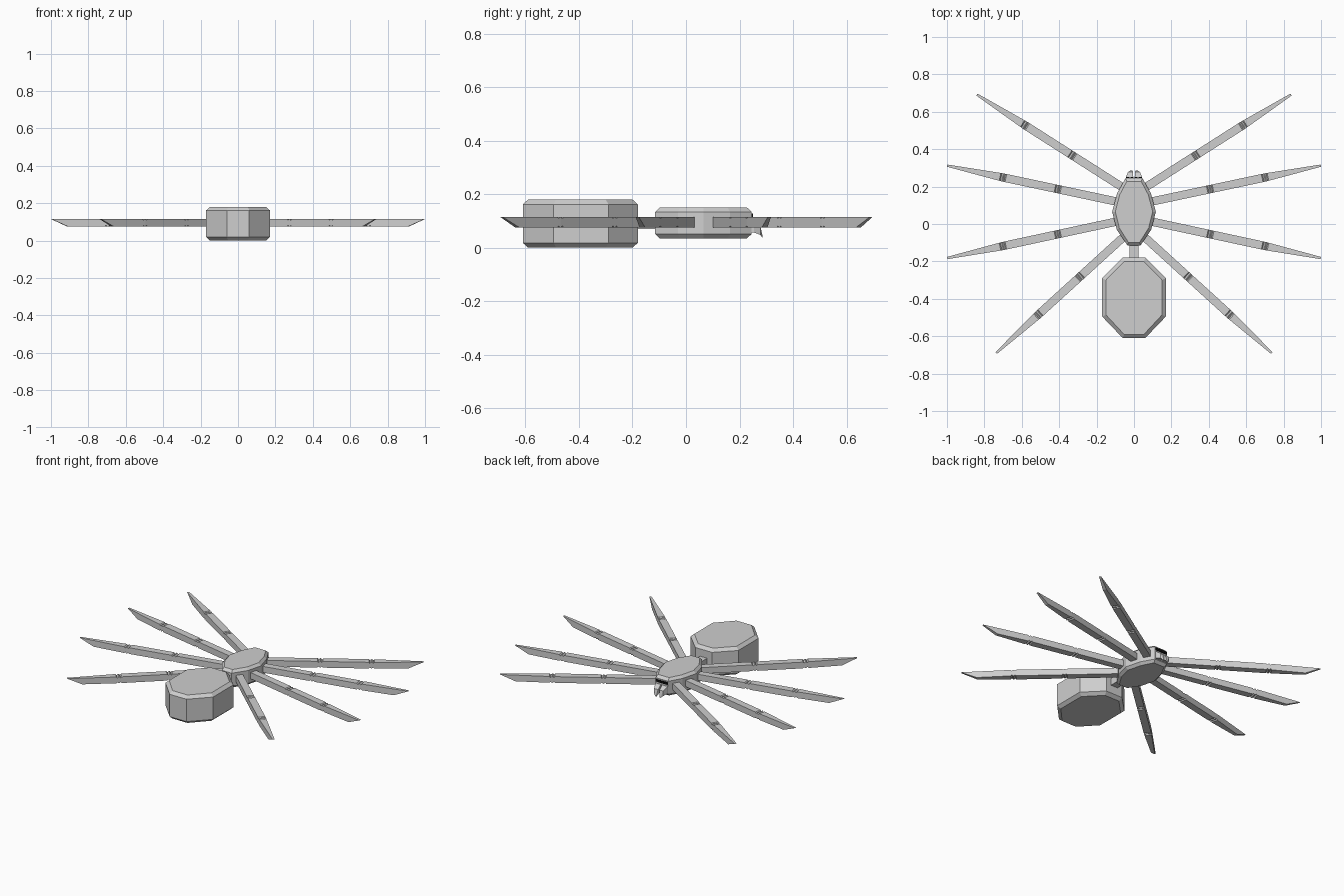
import bpy, bmesh, math
from mathutils import Vector

if "Cube" in bpy.data.objects:
    bpy.data.objects.remove(bpy.data.objects["Cube"])


def material(name, rgb):
    m = bpy.data.materials.new(name)
    m.diffuse_color = (*rgb, 1)
    m.use_nodes = True
    m.node_tree.nodes["Principled BSDF"].inputs["Base Color"].default_value = m.diffuse_color
    return m


GREY = material("light grey", (0.62, 0.62, 0.62))
BLACK = material("black", (0.006, 0.006, 0.006))


def loft(name, rings, mat):
    """Skin a list of equal-length closed rings and cap both ends."""
    bm = bmesh.new()
    vs = [[bm.verts.new(p) for p in r] for r in rings]
    n = len(rings[0])
    for a, b in zip(vs, vs[1:]):
        for i in range(n):
            j = (i + 1) % n
            bm.faces.new((a[i], a[j], b[j], b[i]))
    bm.faces.new(vs[0])
    bm.faces.new(vs[-1])
    bmesh.ops.recalc_face_normals(bm, faces=bm.faces)
    me = bpy.data.meshes.new(name)
    bm.to_mesh(me)
    bm.free()
    me.materials.append(mat)
    ob = bpy.data.objects.new(name, me)
    bpy.context.collection.objects.link(ob)
    return ob


def shell(name, half, z0, z1, cham, inset, mat):
    """Flat body from a half outline (x >= 0), chamfered top and bottom."""
    pts = half + [(-x, y) for x, y in reversed(half)]
    cy = (max(p[1] for p in pts) + min(p[1] for p in pts)) / 2
    hx = max(p[0] for p in pts)
    hy = max(p[1] for p in pts) - cy
    sx, sy = 1 - inset / hx, 1 - inset / hy

    def ring(z, small):
        if small:
            return [(x * sx, cy + (y - cy) * sy, z) for x, y in pts]
        return [(x, y, z) for x, y in pts]
    return loft(name, [ring(z0, True), ring(z0 + cham, False),
                       ring(z1 - cham, False), ring(z1, True)], mat)


def box(name, x0, x1, y0, y1, z0, z1, mat):
    def ring(z):
        return [(x0, y0, z), (x1, y0, z), (x1, y1, z), (x0, y1, z)]
    return loft(name, [ring(z0), ring(z1)], mat)


# Abdomen, thorax and waist
shell("abdomen", [(0.06, -0.18), (0.17, -0.29), (0.17, -0.495), (0.06, -0.61)],
      0.0, 0.18, 0.018, 0.02, GREY)
shell("thorax", [(0.045, 0.245), (0.09, 0.165), (0.117, 0.065),
                 (0.092, -0.03), (0.035, -0.115)],
      0.035, 0.15, 0.016, 0.017, GREY)
box("waist", -0.025, 0.025, -0.2, -0.09, 0.07, 0.115, GREY)

# Row of eyes
for i in range(4):
    x = (i - 1.5) * 0.022
    box(f"eye_{i + 1}", x - 0.009, x + 0.009, 0.236, 0.251, 0.112, 0.127, BLACK)

# Legs: root and tip in plan view, mirrored left and right
Z0, Z1, W, TIP_W = 0.075, 0.115, 0.022, 0.006
LEGS = {
    "leg_1": ((0.06, 0.195), (0.84, 0.692)),
    "leg_2": ((0.07, 0.115), (0.999, 0.312)),
    "leg_3": ((0.07, 0.018), (0.999, -0.182)),
    "leg_4": ((0.04, -0.055), (0.737, -0.69)),
}


def leg(name, root, tip, side):
    a, b = Vector(root), Vector(tip)
    d = (b - a).normalized()
    length = (b - a).length
    perp = Vector((-d.y, d.x))
    j1, j2 = length - 0.605, length - 0.305   # joints

    def width(u):
        if u <= j2:
            return W
        return W + (TIP_W - W) * (u - j2) / (length - j2)

    # stations: top position, bottom position, notch depth
    st = [(0, 0, 0)]
    for j in (j1, j2):
        st += [(j - 0.016, j - 0.016, 0), (j - 0.010, j - 0.010, 0.007),
               (j - 0.002, j - 0.002, 0), (j + 0.002, j + 0.002, 0),
               (j + 0.010, j + 0.010, 0.007), (j + 0.016, j + 0.016, 0)]
    st.append((length, length - 0.09, 0))
    rings = []
    for ut, ub, dep in st:
        ring = []
        for u, s, z in ((ut, -1, Z1 - dep), (ut, 1, Z1 - dep),
                        (ub, 1, Z0 + dep), (ub, -1, Z0 + dep)):
            p = a + d * u + perp * (s * width(u))
            ring.append((p.x * side, p.y, z))
        rings.append(ring)
    loft(name, rings, GREY)


# Fangs: y, inner x, outer x, low z, high z
FANG = [(0.215, 0.004, 0.042, 0.055, 0.105),
        (0.255, 0.004, 0.042, 0.056, 0.098),
        (0.278, 0.005, 0.032, 0.048, 0.080),
        (0.286, 0.010, 0.018, 0.036, 0.044)]

for side, label in ((1, "right"), (-1, "left")):
    for name, (root, tip) in LEGS.items():
        leg(f"{name}_{label}", root, tip, side)
    loft(f"fang_{label}",
         [[(x0 * side, y, z0), (x1 * side, y, z0),
           (x1 * side, y, z1), (x0 * side, y, z1)]
          for y, x0, x1, z0, z1 in FANG], GREY)
